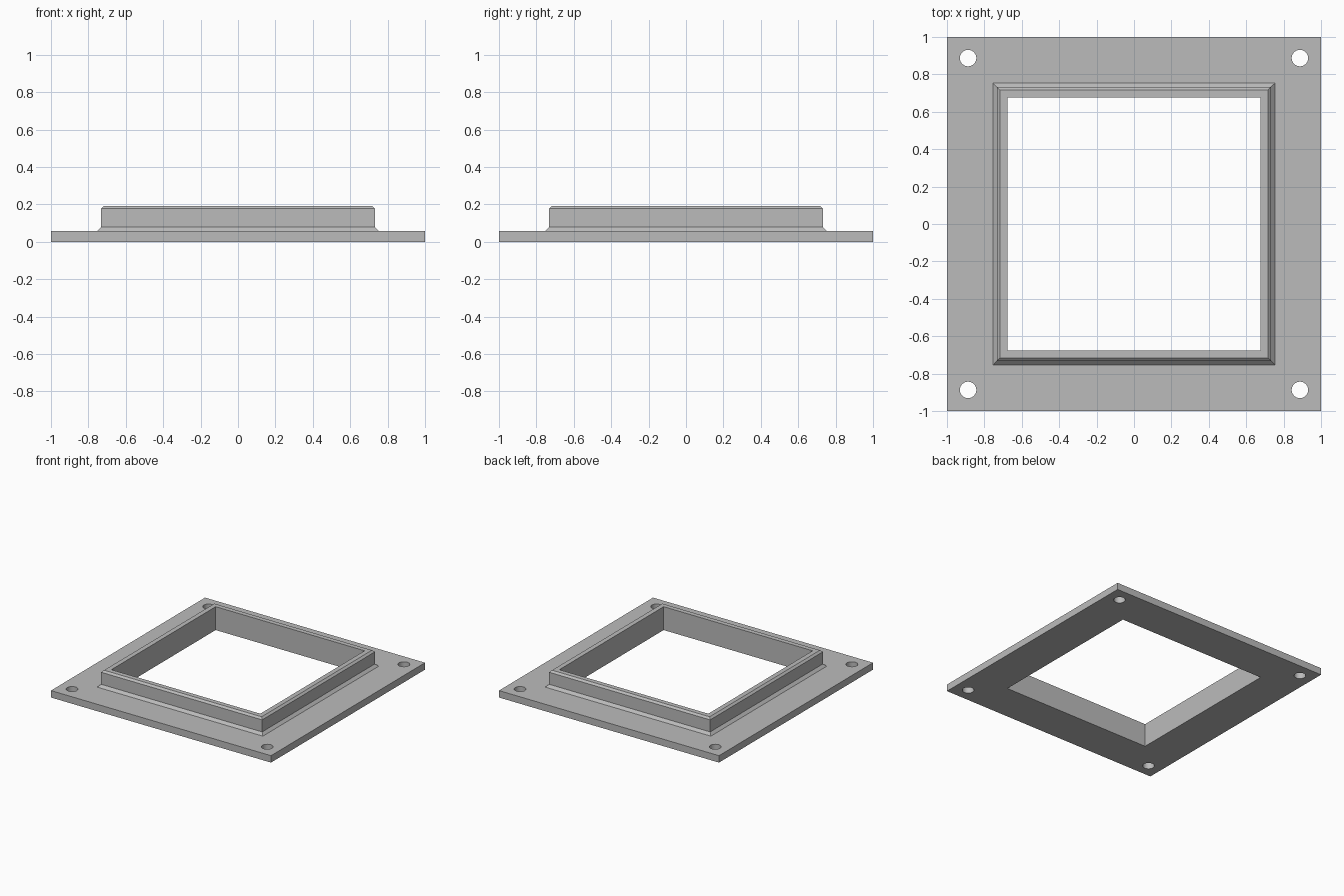
import bpy
import bmesh

cube = bpy.data.objects.get("Cube")
if cube:
    bpy.data.objects.remove(cube, do_unlink=True)

grey = bpy.data.materials.new("plain grey")
grey.use_nodes = True
colour = (0.5, 0.5, 0.5, 1)
grey.diffuse_color = colour
grey.node_tree.nodes["Principled BSDF"].inputs["Base Color"].default_value = colour

OPENING, PLATE_TOP, HOLE_POS, HOLE_RADIUS = 0.677, 0.057, 0.887, 0.044


def add_object(name, bm):
    bmesh.ops.recalc_face_normals(bm, faces=bm.faces)
    mesh = bpy.data.meshes.new(name)
    bm.to_mesh(mesh)
    bm.free()
    mesh.materials.append(grey)
    obj = bpy.data.objects.new(name, mesh)
    bpy.context.collection.objects.link(obj)
    return obj


def square_ring(name, profile):
    """Sweep a closed (half width, height) profile around a square."""
    bm = bmesh.new()
    corners = [(-1, -1), (1, -1), (1, 1), (-1, 1)]
    loops = [[bm.verts.new((sx * w, sy * w, z)) for sx, sy in corners]
             for w, z in profile]
    for a, b in zip(loops, loops[1:] + loops[:1]):
        for i in range(4):
            j = (i + 1) % 4
            bm.faces.new((a[i], a[j], b[j], b[i]))
    return add_object(name, bm)


# Flange and raised collar in one section: foot fillet, wall, chamfered rim
frame = square_ring("flanged_frame", [
    (OPENING, 0), (1, 0), (1, PLATE_TOP),
    (0.753, PLATE_TOP), (0.732, 0.078),
    (0.732, 0.177), (0.716, 0.192), (OPENING, 0.192)])

# Four round bolt holes through the flange corners
bm = bmesh.new()
for sx in (-1, 1):
    for sy in (-1, 1):
        made = bmesh.ops.create_cone(
            bm, cap_ends=True, segments=48,
            radius1=HOLE_RADIUS, radius2=HOLE_RADIUS, depth=0.4)
        bmesh.ops.translate(bm, verts=made["verts"],
                            vec=(sx * HOLE_POS, sy * HOLE_POS, 0))
cutter = add_object("bolt_hole_cutter", bm)
cutter.hide_render = True

bolt_holes = frame.modifiers.new("bolt holes", 'BOOLEAN')
bolt_holes.operation = 'DIFFERENCE'
bolt_holes.solver = 'EXACT'
bolt_holes.object = cutter

bpy.ops.object.select_all(action='DESELECT')
frame.select_set(True)
bpy.context.view_layer.objects.active = frame
bpy.ops.object.modifier_apply(modifier=bolt_holes.name)
bpy.data.objects.remove(cutter, do_unlink=True)
bpy.ops.object.shade_smooth_by_angle(angle=0.4)
